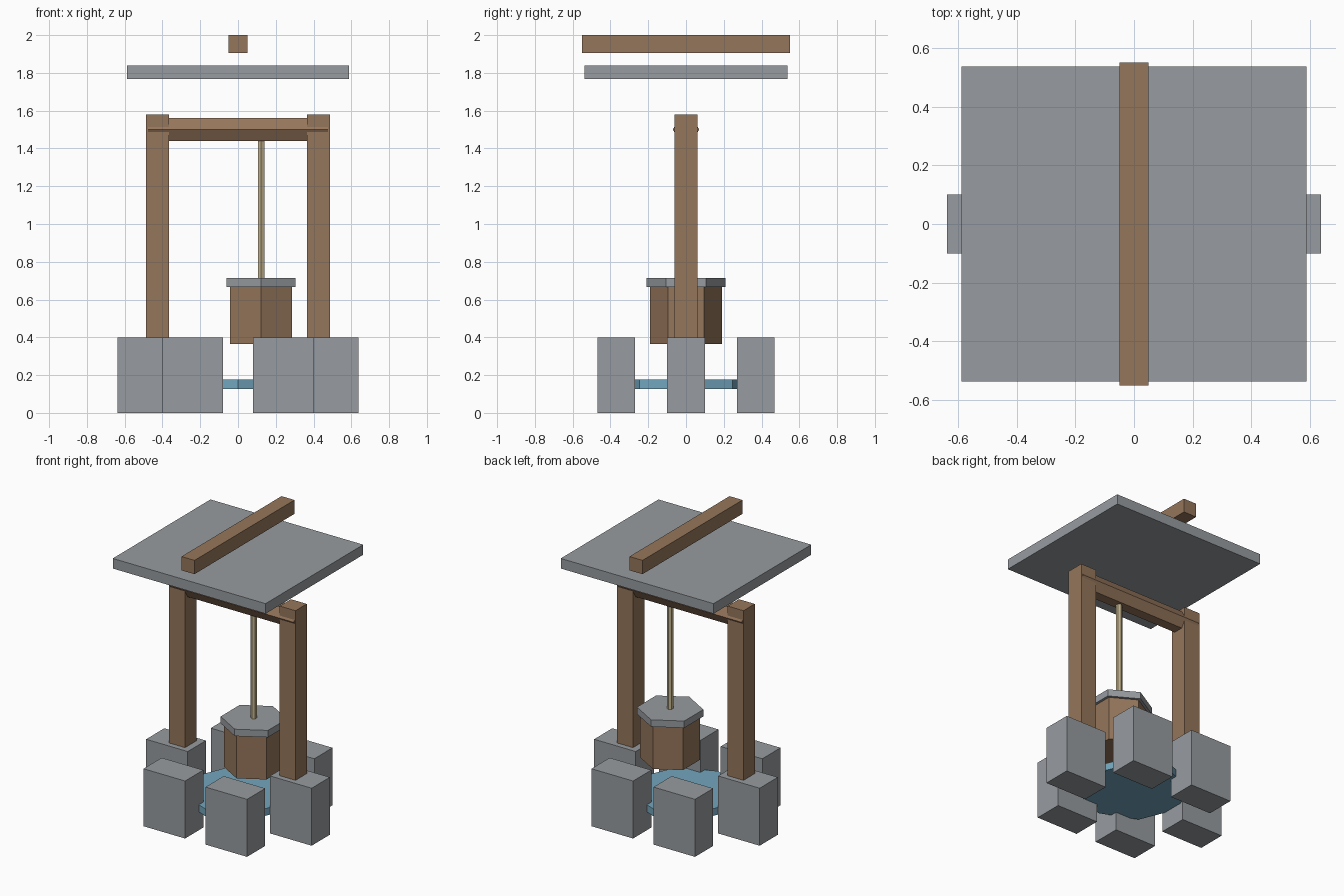
import bpy
import math

default = bpy.data.objects.get("Cube")
if default:
    bpy.data.objects.remove(default, do_unlink=True)


def material(name, rgb):
    mat = bpy.data.materials.new(name)
    mat.use_nodes = True
    mat.diffuse_color = (*rgb, 1)
    mat.node_tree.nodes["Principled BSDF"].inputs["Base Color"].default_value = (*rgb, 1)
    return mat


stone = material("stone grey", (0.31, 0.33, 0.35))
wood = material("brown wood", (0.30, 0.18, 0.105))
water_blue = material("water blue", (0.17, 0.38, 0.51))
rope_tan = material("rope tan", (0.55, 0.45, 0.27))


def finish(name, mat):
    obj = bpy.context.object
    obj.name = obj.data.name = name
    obj.data.materials.append(mat)
    bpy.ops.object.transform_apply(location=False, rotation=True, scale=True)
    return obj


def box(name, mat, center, size):
    bpy.ops.mesh.primitive_cube_add(size=1, location=center)
    bpy.context.object.scale = size
    return finish(name, mat)


def prism(name, mat, sides, radius, center, length, rotation=(0, 0, 0)):
    # corners lie on the +y / -y axis before rotation
    bpy.ops.mesh.primitive_cylinder_add(vertices=sides, radius=radius, depth=length,
                                        location=center, rotation=rotation)
    return finish(name, mat)


# Ring of six stone blocks
for i in range(6):
    a = i * math.pi / 3
    box(f"ring_stone_{i + 1}", stone,
        (0.477 * math.cos(a), 0.427 * math.sin(a), 0.2), (0.32, 0.2, 0.4))

# Water disc inside the ring
prism("water", water_blue, 8, 0.35, (0, 0, 0.152), 0.05)

# Posts carrying the winding beam
for side, name in ((1, "left_post"), (-1, "right_post")):
    box(name, wood, (side * 0.425, 0, 0.98), (0.122, 0.124, 1.2))
prism("winding_beam", wood, 6, 0.07, (0, 0, 1.5), 0.955, (0, math.pi / 2, 0))

# Rope and bucket
prism("rope", rope_tan, 6, 0.02, (0.122, 0, 1.09), 0.78)
prism("bucket", wood, 6, 0.19, (0.122, 0, 0.52), 0.31)
prism("bucket_rim", stone, 6, 0.21, (0.122, 0, 0.691), 0.048)

# Flat roof and ridge
box("roof", stone, (0, 0, 1.803), (1.176, 1.074, 0.07))
box("roof_ridge", wood, (0, 0, 1.952), (0.1, 1.1, 0.096))
